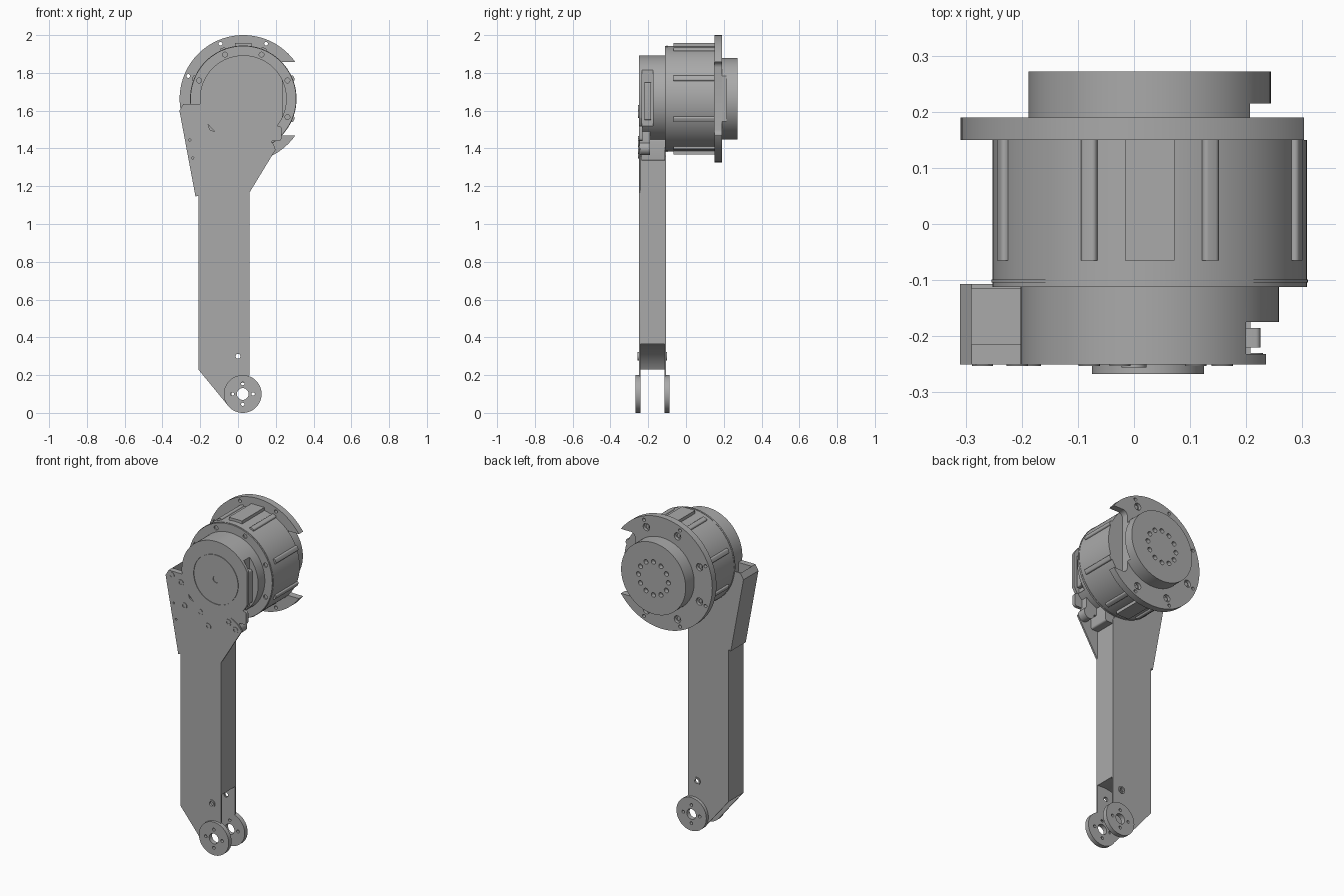
import bpy, bmesh, math
from mathutils import Matrix, Vector

if "Cube" in bpy.data.objects:
    bpy.data.objects.remove(bpy.data.objects["Cube"])

grey = bpy.data.materials.new("machined_grey")
grey.use_nodes = True
grey.diffuse_color = (0.4, 0.4, 0.4, 1)
grey.node_tree.nodes["Principled BSDF"].inputs["Base Color"].default_value = (0.4, 0.4, 0.4, 1)

AX, AZ = 0.028, 1.663          # motor axis
PX, PZ = 0.025, 0.1            # lower pivot axis
SPOKES = [math.radians(22.5 + 45 * i) for i in range(8)]


def finish(name, bm):
    bmesh.ops.recalc_face_normals(bm, faces=bm.faces)
    mesh = bpy.data.meshes.new(name)
    bm.to_mesh(mesh)
    bm.free()
    mesh.materials.append(grey)
    ob = bpy.data.objects.new(name, mesh)
    bpy.context.collection.objects.link(ob)
    return ob


def rod(name, x, z, r, y0, y1, n=64):
    """Cylinder along y."""
    bm = bmesh.new()
    m = Matrix.Translation((x, (y0 + y1) / 2, z)) @ Matrix.Rotation(math.pi / 2, 4, 'X')
    bmesh.ops.create_cone(bm, cap_ends=True, segments=n, radius1=r, radius2=r,
                          depth=y1 - y0, matrix=m)
    return finish(name, bm)


def block(name, x0, x1, y0, y1, z0, z1, bevel=0, spin=0):
    """Box, optionally with rounded y edges and spun about the motor axis."""
    bm = bmesh.new()
    bmesh.ops.create_cube(bm, size=1)
    for v in bm.verts:
        v.co = Vector((x0 if v.co.x < 0 else x1, y0 if v.co.y < 0 else y1,
                       z0 if v.co.z < 0 else z1))
    if bevel:
        edges = [e for e in bm.edges if abs(e.verts[0].co.y - e.verts[1].co.y) > 1e-4]
        bmesh.ops.bevel(bm, geom=edges, offset=bevel, segments=5, profile=0.5, affect='EDGES')
    if spin:
        bmesh.ops.rotate(bm, verts=bm.verts, cent=(AX, 0, AZ),
                         matrix=Matrix.Rotation(spin, 3, 'Y'))
    return finish(name, bm)


def slab(name, points, y0, y1):
    """Outline in x and z, extruded along y."""
    bm = bmesh.new()
    face = bm.faces.new([bm.verts.new((x, y0, z)) for x, z in points])
    out = bmesh.ops.extrude_face_region(bm, geom=[face])
    for v in out["geom"]:
        if isinstance(v, bmesh.types.BMVert):
            v.co.y = y1
    return finish(name, bm)


def cut(ob, *cutters):
    for c in cutters:
        mod = ob.modifiers.new("cut", 'BOOLEAN')
        mod.operation, mod.solver, mod.object = 'DIFFERENCE', 'EXACT', c
    bpy.context.view_layer.update()
    dg = bpy.context.evaluated_depsgraph_get()
    mesh = bpy.data.meshes.new_from_object(ob.evaluated_get(dg))
    ob.modifiers.clear()
    ob.data = mesh
    for c in cutters:
        bpy.data.objects.remove(c)
    return ob


def ring(r, radius, y0, y1, angles, x=AX, z=AZ):
    return [rod("hole", x + r * math.cos(a), z + r * math.sin(a), radius, y0, y1, 16)
            for a in angles]


# Motor body with ribs and flat pads
body = rod("motor_body", AX, AZ, 0.28, -0.112, 0.15, 96)
cut(body, *ring(0.253, 0.013, -0.13, -0.09, SPOKES))
rod("body_front_seam", AX, AZ, 0.282, -0.104, -0.099, 96)
for a in SPOKES:
    block("body_rib", AX - 0.015, AX + 0.015, -0.065, 0.15, AZ + 0.27, AZ + 0.291, 0.008, a)
for a in (0, math.pi):
    block("body_pad", AX - 0.044, AX + 0.044, -0.065, 0.15, AZ + 0.26, AZ + 0.295, 0, a)

# Rear flange with side notch and bolt holes
flange = rod("rear_flange", AX, AZ, 0.337, 0.15, 0.19, 96)
cut(flange, block("notch", 0.207, 0.5, 0.1, 0.25, AZ - 0.195, AZ + 0.195, 0.03))
visible = [a for a in SPOKES if math.cos(a) < 0.8]
cut(flange, *ring(0.315, 0.01, 0.1, 0.25, visible),
    *ring(0.272, 0.022, 0.172, 0.25, visible))
for a in visible:
    rod("flange_bolt", AX + 0.272 * math.cos(a), AZ + 0.272 * math.sin(a), 0.013, 0.165, 0.18, 6)

# Output hub
hub = rod("output_hub", AX, AZ, 0.216, 0.15, 0.272, 96)
cut(hub, block("notch", 0.207, 0.5, 0.1, 0.215, AZ - 0.2, AZ + 0.2),
    *ring(0.1, 0.014, 0.245, 0.3, [math.tau * i / 12 for i in range(12)]))

# Front housing with side connector slot
housing = rod("front_housing", AX, AZ, 0.23, -0.25, -0.11, 96)
cut(housing, block("slot", 0.2, 0.4, -0.232, -0.175, 1.52, 1.85),
    block("rim_trim", 0.235, 0.4, -0.3, -0.175, 1.4, 1.9),
    rod("groove", AX, AZ, 0.15, -0.3, -0.246))
cap = rod("front_cap", AX, AZ, 0.147, -0.25, -0.24)
cut(cap, rod("bore", AX, AZ, 0.02, -0.3, -0.235, 24))
block("connector", 0.19, 0.225, -0.22, -0.185, 1.55, 1.75, 0.008)

# Lower arm, forked round the pivot
arm = slab("arm", [(-0.21, 0.23), (-0.21, 1.15), (-0.225, 1.145), (-0.31, 1.6),
                   (-0.29, 1.635), (-0.19, 1.635), (-0.15, 1.5), (0.0, 1.44),
                   (0.06, 1.36), (0.06, 0.2), (PX, PZ), (-0.05, 0.035)], -0.25, -0.107)
cut(arm, rod("fork_clearance", PX, PZ, 0.268, -0.24, -0.115, 96),
    block("pocket", -0.29, -0.2, -0.215, -0.115, 1.5, 1.7))
cut(arm, rod("bolt_hole", 0, 0.3, 0.014, -0.3, 0, 24),
    rod("pivot_bore", PX, PZ, 0.06, -0.3, 0, 32),
    rod("pin_hole", -0.255, 1.445, 0.006, -0.3, -0.23, 12),
    rod("pin_hole", -0.24, 1.35, 0.006, -0.3, -0.23, 12))

# Pivot discs and bolt washers
for y0, y1 in ((-0.267, -0.24), (-0.115, -0.087)):
    disc = rod("pivot_disc", PX, PZ, 0.1, y0, y1)
    cut(disc, rod("bore", PX, PZ, 0.031, -0.3, 0, 32),
        *ring(0.055, 0.009, -0.3, 0, [math.pi / 2 * i for i in range(4)], PX, PZ))
for y0, y1 in ((-0.256, -0.249), (-0.109, -0.101)):
    cut(rod("bolt_washer", 0, 0.3, 0.022, y0, y1, 32),
        rod("hole", 0, 0.3, 0.013, -0.3, 0, 24))

# Thin gusset on the front and the clamp under the motor
slab("front_gusset", [(0.05, 1.15), (0.06, 1.165), (0.2, 1.395), (0.17, 1.43),
                      (0.1, 1.47), (0.0, 1.47), (0.0, 1.3)], -0.25, -0.24)
block("clamp_block", 0.05, 0.11, -0.235, -0.11, 1.335, 1.45, 0.01)
rod("clamp_boss", 0.16, 1.4, 0.035, -0.245, -0.19, 32)
block("clamp_bridge", 0.1, 0.18, -0.245, -0.19, 1.4, 1.5, 0.01)
block("clamp_ear", 0.17, 0.23, -0.25, -0.23, 1.44, 1.52, 0.015)

# Mounting screws on the arm face
for x, z in ((-0.27, 1.61), (-0.208, 1.58), (-0.185, 1.447), (-0.08, 1.437),
             (-0.025, 1.365), (0.11, 1.425), (0.157, 1.39)):
    cut(rod("mount_screw", x, z, 0.019, -0.253, -0.235, 24),
        rod("socket", x, z, 0.01, -0.3, -0.244, 6))

# Smooth curved sides, keep edges crisp
bpy.ops.object.select_all(action='DESELECT')
for ob in bpy.context.scene.objects:
    if ob.type == 'MESH':
        ob.select_set(True)
        bpy.context.view_layer.objects.active = ob
bpy.ops.object.shade_smooth_by_angle(angle=math.radians(30))
